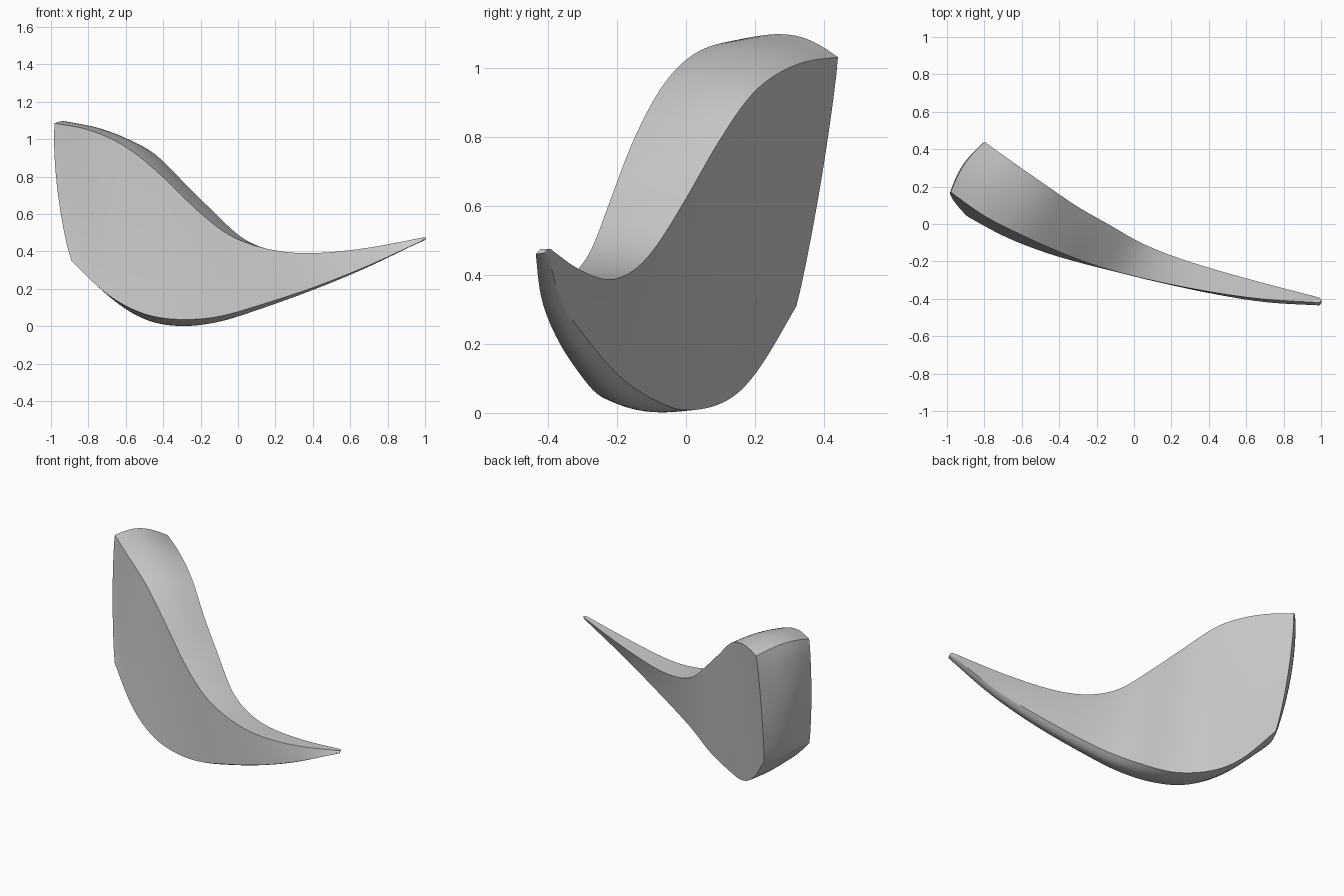
import bpy, bmesh
from math import sin, pi
from mathutils import Vector

if "Cube" in bpy.data.objects:
    bpy.data.objects.remove(bpy.data.objects["Cube"])

# Edge rails of the blade, from the thick end to the pointed tip
RAILS = {
    "front_top": [(-.98, .17, 1.085), (-.8, .04, 1.055), (-.6, -.06, .965), (-.4, -.15, .8), (-.2, -.225, .6),
                  (0, -.28, .455), (.3, -.345, .385), (.65, -.40, .41), (.99, -.42, .475)],
    "back_top": [(-.80, .44, 1.03), (-.64, .325, 1.015), (-.46, .2, .94), (-.3, .09, .78), (-.13, -.005, .61),
                 (.05, -.11, .445), (.3, -.205, .38), (.65, -.305, .41), (.99, -.393, .475)],
    "back_low": [(-.77, .32, .31), (-.62, .21, .12), (-.48, .12, .03), (-.3, 0, .003), (-.1, -.09, .035),
                 (.1, -.19, .1), (.4, -.285, .21), (.7, -.365, .325), (.993, -.40, .465)],
    "front_low": [(-.89, .04, .35), (-.7, -.065, .165), (-.5, -.145, .06), (-.3, -.205, .033), (-.1, -.255, .05),
                  (.1, -.305, .108), (.4, -.37, .205), (.7, -.42, .325), (.99, -.435, .46)],
}


def rail(name, t):
    """Smooth curve near a rail's points: interpolating spline softened by a B-spline."""
    p = [Vector(c) for c in RAILS[name]]
    p = [2 * p[0] - p[1]] + p + [2 * p[-1] - p[-2]]
    s = t * (len(p) - 3)
    i = min(int(s), len(p) - 4)
    f = s - i
    a, b, c, d = p[i:i + 4]
    through = .5 * (2 * b + (c - a) * f + (2 * a - 5 * b + 4 * c - d) * f ** 2 + (3 * b - a - 3 * c + d) * f ** 3)
    soft = ((1 - f) ** 3 * a + (3 * f ** 3 - 6 * f ** 2 + 4) * b
            + (-3 * f ** 3 + 3 * f ** 2 + 3 * f + 1) * c + f ** 3 * d) / 6
    return through.lerp(soft, .5)


def body(t, u, v):
    """t along the blade, u front to back, v bottom to top."""
    low = rail("front_low", t).lerp(rail("back_low", t), u)
    p = low.lerp(rail("front_top", t).lerp(rail("back_top", t), u), v)
    crown, belly = max(0, sin(pi * u)), max(0, sin(pi * v)) ** .7
    p.z += crown * (.035 * v * (1 - t) ** 3 - .02 * (1 - v) * sin(pi * t))
    # Rounded swelling of the thick end
    swell = belly * (.035 - .015 * u + .012 * crown) + .022 * crown
    p += Vector((-.83, .55, 0)) * swell * (1 - t) ** 8
    # Rounded tip
    p.x += .012 * crown * t ** 40
    return p


# Six curved sides, welded into one solid
bm = bmesh.new()


def patch(fn, na, nb):
    g = [[bm.verts.new(fn(i / na, j / nb)) for j in range(nb + 1)] for i in range(na + 1)]
    for i in range(na):
        for j in range(nb):
            bm.faces.new((g[i][j], g[i + 1][j], g[i + 1][j + 1], g[i][j + 1]))


NT, NU, NV = 64, 10, 14
for k in (0, 1):
    patch(lambda a, b: body(a, k, b), NT, NV)
    patch(lambda a, b: body(a, b, k), NT, NU)
    patch(lambda a, b: body(k, a, b), NU, NV)
bmesh.ops.remove_doubles(bm, verts=bm.verts, dist=.0003)
bmesh.ops.recalc_face_normals(bm, faces=bm.faces)

mesh = bpy.data.meshes.new("curved_blade")
bm.to_mesh(mesh)
bm.free()
obj = bpy.data.objects.new("curved_blade", mesh)
bpy.context.collection.objects.link(obj)
bpy.context.view_layer.objects.active = obj
obj.select_set(True)
bpy.ops.object.shade_smooth_by_angle(angle=.7)
